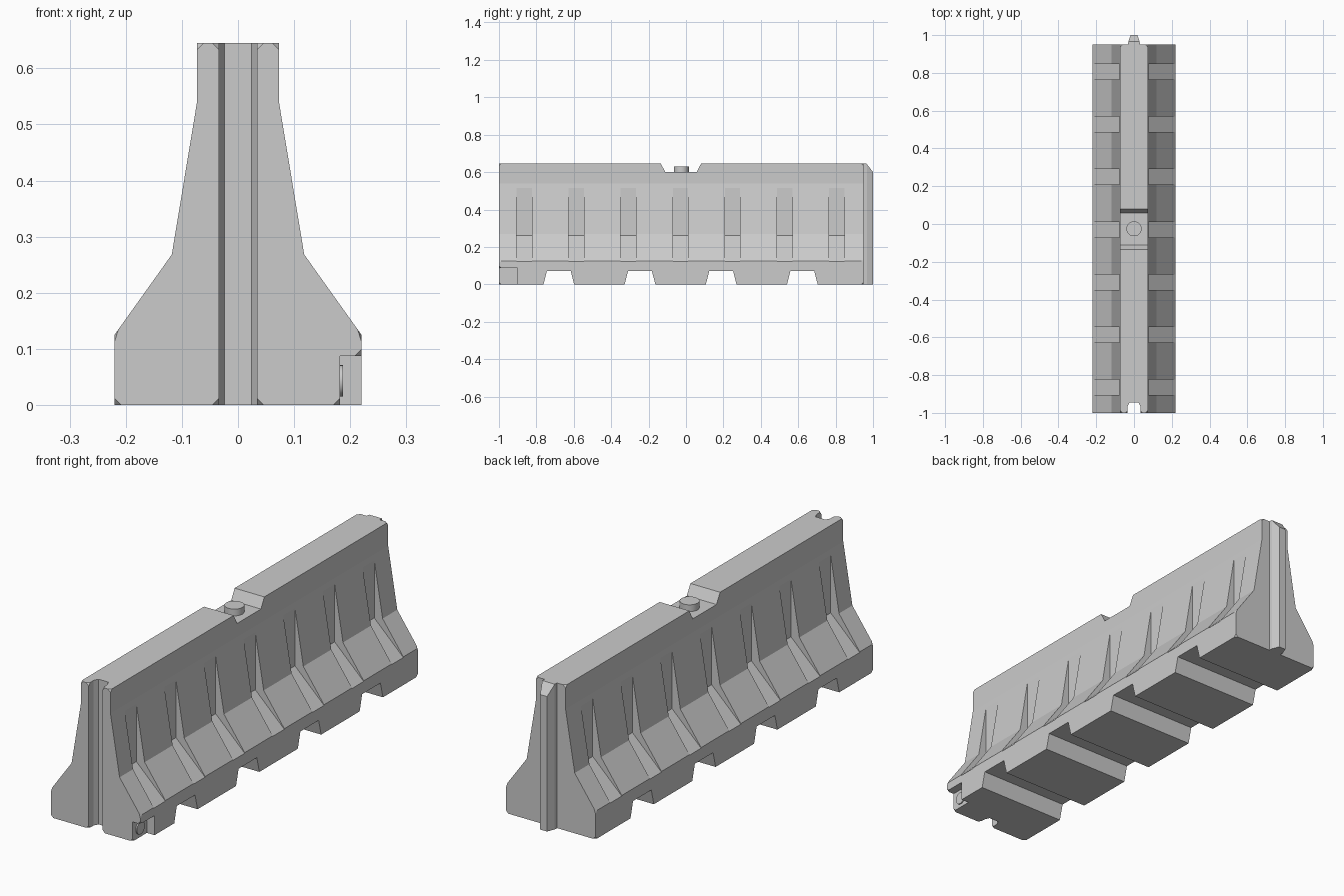
import bpy, bmesh, math
from mathutils import Matrix

if "Cube" in bpy.data.objects:
    bpy.data.objects.remove(bpy.data.objects["Cube"], do_unlink=True)

grey = bpy.data.materials.new("light_grey_plastic")
grey.use_nodes = True
colour = (0.6, 0.6, 0.6, 1)
grey.diffuse_color = colour
grey.node_tree.nodes["Principled BSDF"].inputs["Base Color"].default_value = colour


def add_object(name, bm):
    bmesh.ops.recalc_face_normals(bm, faces=bm.faces)
    mesh = bpy.data.meshes.new(name)
    bm.to_mesh(mesh)
    bm.free()
    mesh.materials.append(grey)
    obj = bpy.data.objects.new(name, mesh)
    bpy.context.collection.objects.link(obj)
    return obj


def prism(bm, points, axis, start, end):
    """Extrude a closed 2D outline along one axis."""
    def place(p, d):
        q = list(p)
        q.insert(axis, d)
        return q
    near = [bm.verts.new(place(p, start)) for p in points]
    far = [bm.verts.new(place(p, end)) for p in points]
    bm.faces.new(near)
    bm.faces.new(far)
    for i in range(len(points)):
        j = (i + 1) % len(points)
        bm.faces.new((near[i], near[j], far[j], far[i]))


def mirrored(half):
    return half + [(-a, b) for a, b in reversed(half)]


def disc(name, radius, depth, centre, rotation=Matrix()):
    bm = bmesh.new()
    bmesh.ops.create_cone(bm, cap_ends=True, segments=24, radius1=radius, radius2=radius,
                          depth=depth, matrix=Matrix.Translation(centre) @ rotation)
    obj = add_object(name, bm)
    bpy.context.view_layer.objects.active = obj
    obj.select_set(True)
    bpy.ops.object.shade_smooth_by_angle(angle=math.radians(35))
    obj.select_set(False)
    return obj


# Barrier body: stepped safety profile
bm = bmesh.new()
FRONT, BACK = -1.0, 0.95
prism(bm, mirrored([(0.22, 0), (0.22, 0.125), (0.118, 0.268), (0.073, 0.54), (0.073, 0.645)]),
      1, FRONT, BACK)
body = add_object("barrier_body", bm)

# Cutters
bm = bmesh.new()
for i in range(7):  # side pockets
    y = -0.865 + i * 0.2785
    for s in (-1, 1):
        outline = [(s * 0.3, 0.045), (s * 0.077, 0.26), (s * 0.077, 0.53), (s * 0.3, 0.53)]
        prism(bm, outline, 1, y - 0.041, y + 0.041)
for i in range(4):  # forklift channels
    y = -0.68 + i * 0.434
    prism(bm, [(y - 0.087, -0.02), (y + 0.087, -0.02), (y + 0.064, 0.07), (y - 0.064, 0.07)],
          0, -0.4, 0.4)
# Filler recess in the top
prism(bm, [(-0.146, 0.665), (-0.11, 0.6), (0.057, 0.6), (0.091, 0.665)], 0, -0.3, 0.3)
# Joint groove in the front end
prism(bm, mirrored([(0.034, -1.1), (0.034, -0.965), (0.024, -0.945)]), 2, -0.1, 0.8)
# Drain corner
prism(bm, [(-1.1, -0.1), (-0.9, -0.1), (-0.9, 0.087), (-1.1, 0.087)], 0, 0.182, 0.4)
cutter = add_object("recess_cutter", bm)
cutter.hide_render = True
cutter.hide_viewport = True

cut = body.modifiers.new("recesses", 'BOOLEAN')
cut.operation = 'DIFFERENCE'
cut.solver = 'EXACT'
cut.object = cutter
cutter.hide_viewport = False
bpy.context.view_layer.update()
graph = bpy.context.evaluated_depsgraph_get()
bm = bmesh.new()
bm.from_mesh(body.evaluated_get(graph).to_mesh())
body.modifiers.clear()
bpy.data.objects.remove(cutter, do_unlink=True)

# Clip the corners of both ends, skipping the shallow profile bends
bmesh.ops.remove_doubles(bm, verts=bm.verts, dist=0.0005)
corners = [v for v in bm.verts
           if min(abs(v.co.y - FRONT), abs(v.co.y - BACK)) < 0.001
           and (v.co.z < 0.001 or v.co.z > 0.64 or abs(v.co.x) > 0.219)]
bmesh.ops.bevel(bm, geom=corners, offset=0.012, segments=1, affect='VERTICES',
                clamp_overlap=True)
bm.to_mesh(body.data)
bm.free()

# Joint tongue on the back end, with a sloped top
bm = bmesh.new()
prism(bm, mirrored([(0.033, 0.93), (0.03, 0.967), (0.017, 1.0)]), 2, 0, 0.645)
tilt = bmesh.ops.bisect_plane(bm, geom=bm.verts[:] + bm.edges[:] + bm.faces[:],
                              plane_co=(0, 1, 0.6), plane_no=(0, 0.045, 0.035),
                              clear_outer=True)
bmesh.ops.holes_fill(bm, edges=[e for e in tilt["geom_cut"]
                                if isinstance(e, bmesh.types.BMEdge)])
add_object("joint_tongue", bm)

# Filler cap and drain plug
disc("filler_cap", 0.04, 0.04, (0, -0.025, 0.61))
disc("drain_plug", 0.028, 0.015, (0.18, -0.95, 0.043), Matrix.Rotation(math.pi / 2, 4, 'Y'))
